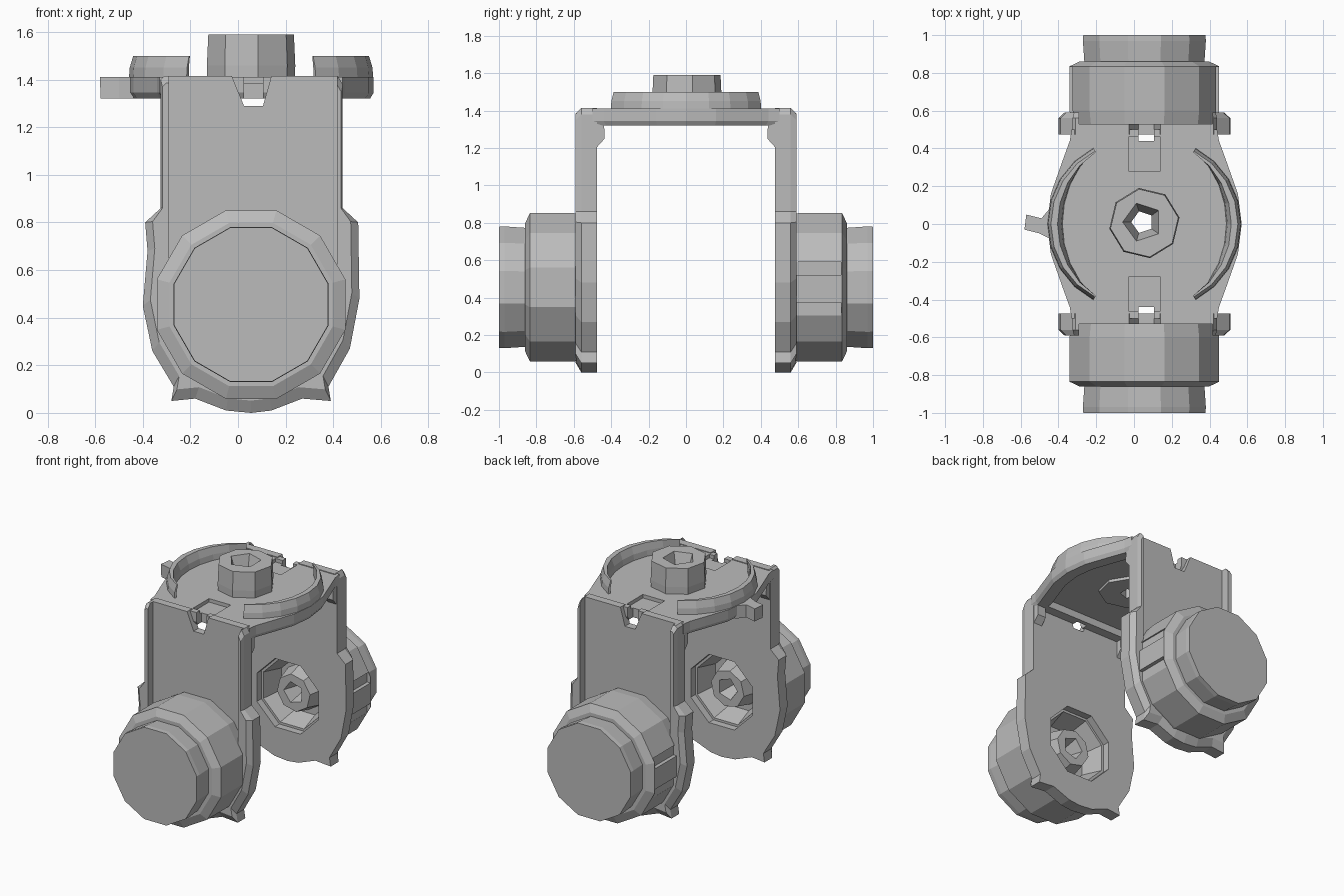
import bpy, bmesh, math
from mathutils import Vector

cube = bpy.data.objects.get("Cube")
if cube:
    bpy.data.objects.remove(cube)

CX, CZ = 0.055, 0.455      # mid line of the bracket, knob axis height

grey = bpy.data.materials.new("cast grey")
grey.use_nodes = True
COLOR = (0.5, 0.5, 0.5, 1)
grey.diffuse_color = COLOR
grey.node_tree.nodes["Principled BSDF"].inputs["Base Color"].default_value = COLOR


def place(u, v, w, axis):
    return Vector({"x": (w, u, v), "y": (u, w, v), "z": (u, v, w)}[axis])


def loft(name, rings, axis):
    """Skin a list of (outline, depth) sections along the axis, with end caps."""
    bm = bmesh.new()
    loops = [[bm.verts.new(place(u, v, w, axis)) for u, v in pts] for pts, w in rings]
    for a, b in zip(loops, loops[1:]):
        for i in range(len(a)):
            j = (i + 1) % len(a)
            bm.faces.new((a[i], a[j], b[j], b[i]))
    bm.faces.new(loops[0])
    bm.faces.new(loops[-1])
    bmesh.ops.recalc_face_normals(bm, faces=bm.faces)
    mesh = bpy.data.meshes.new(name)
    bm.to_mesh(mesh)
    bm.free()
    obj = bpy.data.objects.new(name, mesh)
    mesh.materials.append(grey)
    bpy.context.collection.objects.link(obj)
    return obj


def ngon(r, n, cu, cv, turn=0.5):
    return [(cu + r * math.cos(math.tau * (i + turn) / n),
             cv + r * math.sin(math.tau * (i + turn) / n)) for i in range(n)]


def turned(name, profile, n, side, turn=0.5):
    """Many-sided knob part along y from (radius, depth) pairs."""
    return loft(name, [(ngon(r, n, CX, CZ, turn), side * d) for r, d in profile], "y")


def box(name, x0, x1, y0, y1, z0, z1):
    return loft(name, [([(x0, y0), (x1, y0), (x1, y1), (x0, y1)], z) for z in (z0, z1)], "z")


def cut(target, *cutters):
    for c in cutters:
        c.hide_render = True
        c.hide_set(True)
        c.display_type = "WIRE"
        mod = target.modifiers.new("cut", "BOOLEAN")
        mod.operation, mod.solver, mod.object = "DIFFERENCE", "EXACT", c


def scaled(pts, k, cu, cv):
    return [(cu + (u - cu) * k, cv + (v - cv) * k) for u, v in pts]


# Outline of a bracket arm: straight shank over a rounded foot
ARM = [(-0.05, 0.01), (0.055, 0), (0.14, 0.01), (0.27, 0.06), (0.39, 0.05), (0.38, 0.11),
       (0.47, 0.27), (0.51, 0.48), (0.505, 0.8), (0.44, 0.86), (0.44, 1.38), (0.42, 1.415),
       (-0.31, 1.415), (-0.325, 1.4), (-0.325, 0.86), (-0.39, 0.8), (-0.38, 0.68),
       (-0.40, 0.45), (-0.36, 0.26), (-0.27, 0.11), (-0.28, 0.05), (-0.18, 0.06)]


def outer_edge(pts):
    """Outer lip of the arm, drawn in at the sides, top and foot for a bevel."""
    return [(CX + (u - CX) * (0.98 if v > 0.85 else 0.93),
             v + 0.06 * max(0, 0.86 - v) if v < 1.3 else v - 0.03) for u, v in pts]


for side, name in ((-1, "front"), (1, "back")):
    arm = loft(name + "_arm", [(ARM, side * 0.475), (ARM, side * 0.56),
                               (outer_edge(ARM), side * 0.59)], "y")

    # Channel between the side lips, V notch in the top edge, hole for the hub
    lo, hi = sorted((side * 0.53, side * 0.7))
    channel = box(name + "_channel_cutter", -0.29, 0.415, lo, hi, 0.6, 1.5)
    v_notch = [(0.025, 1.29), (0.105, 1.29), (0.15, 1.45), (-0.04, 1.45)]
    notch = loft(name + "_notch_cutter", [(v_notch, side * 0.435), (v_notch, side * 0.65)], "y")
    hole = turned(name + "_hole_cutter", [(0.26, 0.4), (0.26, 0.65)], 8, side)
    cut(arm, channel, notch, hole)

    # Knob collar with a chamfered shoulder, and a hollow inner end
    collar = turned(name + "_collar", [(0.4, 0.525), (0.41, 0.6), (0.41, 0.835),
                                       (0.355, 0.86)], 12, side)
    cut(collar, turned(name + "_bore_cutter", [(0.25, 0.5), (0.20, 0.67)], 8, side))
    if side > 0:
        for z in (0.34, 0.555):
            for s in (-1, 1):
                cut(collar, box("groove_cutter", *sorted((CX + s * 0.37, CX + s * 0.5)),
                                0.59, 0.83, z - 0.035, z + 0.035))

    # Round end cap of the knob
    turned(name + "_cap", [(0.325, 0.80), (0.337, 0.97), (0.335, 1.0)], 12, side)

    # Hub seen through the arm, with a tapered socket
    hub = turned(name + "_hub", [(0.13, 0.54), (0.17, 0.70)], 8, side, 0.2)
    cut(hub, turned(name + "_socket_cutter", [(0.09, 0.5), (0.04, 0.66)], 5, side))

    # Corner gussets under the plate
    wedge = [(side * 0.48, 1.2), (side * 0.435, 1.25), (side * 0.44, 1.38), (side * 0.48, 1.40)]
    for x in (-0.32, 0.37):
        loft(name + "_gusset", [(wedge, x), (wedge, x + 0.065)], "x")

# Top plate bulging out at both sides
half = [(0.385, -0.5), (0.395, -0.44), (0.435, -0.33), (0.495, -0.16), (0.515, 0),
        (0.495, 0.16), (0.435, 0.33), (0.395, 0.44), (0.385, 0.5)]
PLATE = [(CX + u, v) for u, v in half] + [(CX - u, -v) for u, v in half]
plate = loft("top_plate", [(scaled(PLATE, 0.97, CX, 0), 1.32), (PLATE, 1.345),
                           (PLATE, 1.41)], "z")
under = scaled(PLATE, 0.82, CX, 0)
cut(plate, loft("underside_cutter", [(under, 1.25), (under, 1.37)], "z"))
for s in (-1, 1):
    near, mid, join, far = (s * d for d in (0.28, 0.46, 0.44, 0.6))
    cut(plate,
        box("plate_slot_cutter", -0.03, 0.14, *sorted((near, mid)), 1.385, 1.5),
        box("plate_gap_cutter", 0.025, 0.105, *sorted((join, far)), 1.25, 1.5))

# Crescent rims standing on the plate edges, tips curling slightly inwards
SPAN = [math.radians(a) for a in range(-56, 57, 14)]
for s, name in ((-1, "right"), (1, "left")):
    def arc(r, thick, angles):
        radii = [(a, r - 0.03 * a * a - thick * math.cos(a * 1.4)) for a in angles]
        return [(CX + s * q * math.cos(a), q * math.sin(a)) for a, q in radii]

    def crescent(r, thick):
        return arc(r, 0, SPAN) + arc(r, thick, SPAN[::-1])

    loft(name + "_rim", [(crescent(0.515, 0.085), 1.38), (crescent(0.51, 0.07), 1.45),
                         (crescent(0.495, 0.035), 1.50)], "z")

# Pointer tab on the right edge of the plate
tab = [(-0.44, -0.08), (-0.44, 0.09), (-0.49, 0.03), (-0.57, 0.05), (-0.58, -0.03), (-0.5, -0.05)]
loft("pointer_tab", [(scaled(tab, 0.98, -0.44, 0), 1.32), (tab, 1.41)], "z")

# Hollow boss in the middle, bored right through the plate
boss = loft("top_boss", [(ngon(r, 8, CX, 0.005, 0.2), z)
                         for r, z in ((0.185, 1.35), (0.188, 1.46), (0.182, 1.59))], "z")
bore = loft("boss_bore_cutter", [(ngon(r, 5, 0.045, 0.01), z)
                                 for r, z in ((0.06, 1.25), (0.06, 1.45), (0.115, 1.62))], "z")
cut(boss, bore)
cut(plate, bore)
